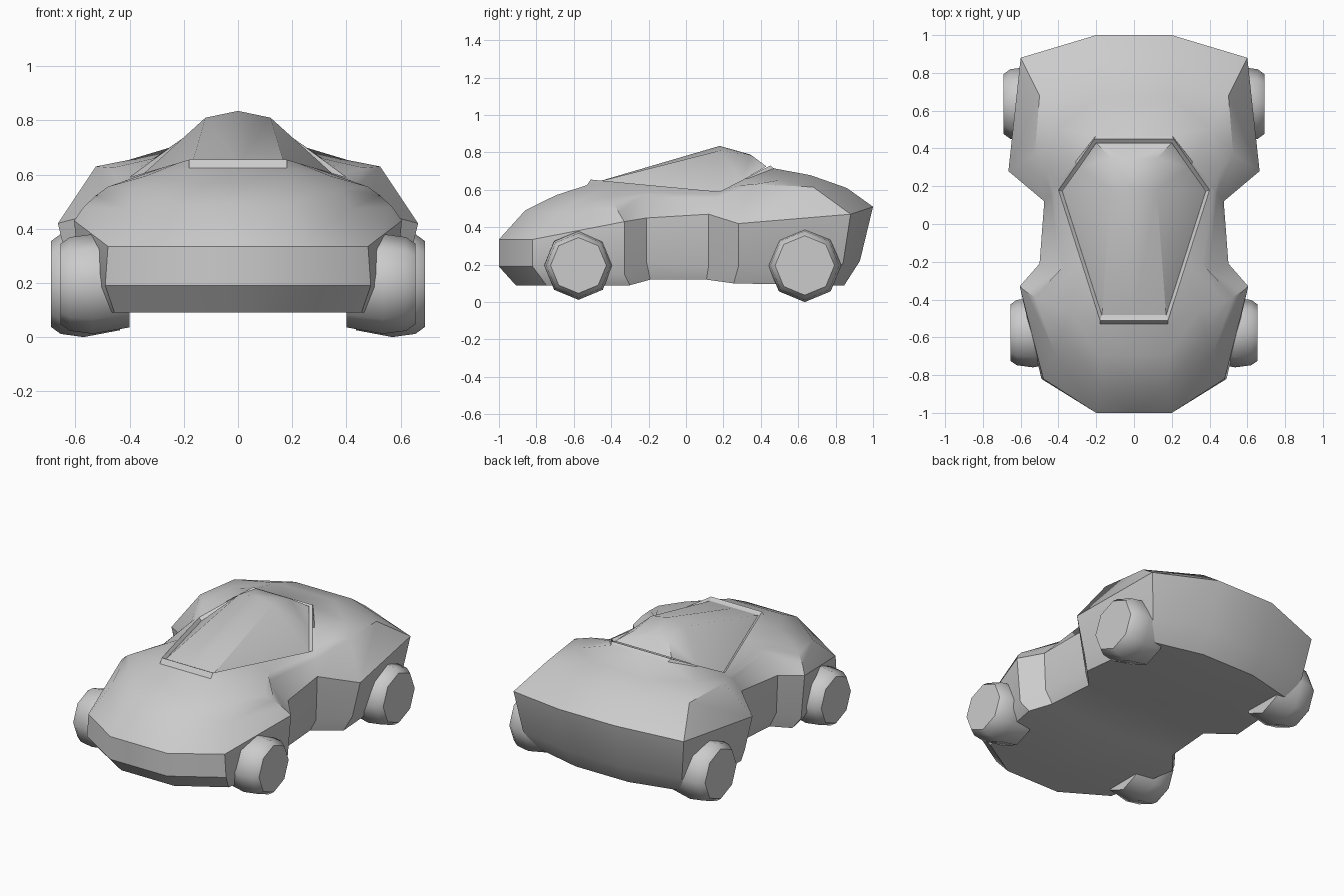
import bpy
import bmesh
import math
from mathutils import Vector

default_cube = bpy.data.objects.get("Cube")
if default_cube:
    bpy.data.objects.remove(default_cube, do_unlink=True)


def make_material(name, level):
    material = bpy.data.materials.new(name)
    material.use_nodes = True
    colour = (level, level, level, 1)
    material.diffuse_color = colour
    material.node_tree.nodes["Principled BSDF"].inputs["Base Color"].default_value = colour
    return material


paint = make_material("plain grey", 0.6)


def loft(name, rows, smooth_angle, mirrored=False):
    """Skin neighbouring rows of points, optionally adding the other half."""
    bm = bmesh.new()
    grid = [[bm.verts.new(point) for point in row] for row in rows]
    for row, following in zip(grid, grid[1:]):
        for a, b, c, d in zip(row, row[1:], following[1:], following):
            bm.faces.new((a, b, c, d))
    bmesh.ops.remove_doubles(bm, verts=bm.verts[:], dist=0.0005)
    if mirrored:
        bmesh.ops.mirror(bm, geom=bm.verts[:] + bm.edges[:] + bm.faces[:],
                         axis='X', merge_dist=0.0005)
        bmesh.ops.remove_doubles(bm, verts=bm.verts[:], dist=0.0005)
    bmesh.ops.recalc_face_normals(bm, faces=bm.faces[:])
    mesh = bpy.data.meshes.new(name)
    bm.to_mesh(mesh)
    bm.free()
    mesh.materials.append(paint)
    obj = bpy.data.objects.new(name, mesh)
    bpy.context.collection.objects.link(obj)
    bpy.ops.object.select_all(action='DESELECT')
    obj.select_set(True)
    bpy.context.view_layer.objects.active = obj
    bpy.ops.object.shade_smooth_by_angle(angle=math.radians(smooth_angle))
    return obj


def on_centre(point):
    return Vector((0, point[1], point[2]))


# Cockpit opening: front corner, widest point and rear corner
lip_front = Vector((.18, -.51, .655))
lip_side = Vector((.4, .18, .59))
lip_rear = Vector((.21, .45, .73))


def lip_point(t):
    """Walk the opening edge: 0 front, 1 widest, 2 rear."""
    if t <= 1:
        return lip_front.lerp(lip_side, t)
    return lip_side.lerp(lip_rear, t - 1)


def body_rib(floor, lip_at, sill, belt, shoulder, edge):
    """One rib from the underside up to the middle of the cockpit."""
    sill, belt, shoulder, edge = map(Vector, (sill, belt, shoulder, edge))
    bottom = Vector((sill.x * .93, sill.y * .91, floor))
    crown = shoulder.lerp(edge, .5)
    crown.z += .04 * (edge - shoulder).length
    lip = lip_point(lip_at)
    groove = lip.lerp(Vector((0, .05, lip.z)), .05)
    groove.z -= .015
    return [on_centre(bottom), bottom, sill, belt, shoulder, crown,
            edge, lip, groove, on_centre(groove)]


# Body ribs fan around from the nose, along the waist, to the tail
nose_ribs = [
    body_rib(.09, 0, (.2, -1, .19), (.2, -1, .335), (.18, -.86, .49), (.18, -.53, .625)),
    body_rib(.09, .2, (.49, -.82, .19), (.48, -.82, .335), (.42, -.68, .475), (.34, -.47, .595)),
    body_rib(.09, .45, (.58, -.33, .15), (.605, -.33, .43), (.57, -.36, .48), (.48, -.41, .555)),
]
waist_ribs = [
    body_rib(.12, .7, (.49, -.21, .21), (.5, -.21, .45), (.39, -.25, .56), (.36, -.2, .585)),
    body_rib(.12, 1, (.465, .12, .19), (.475, .12, .47), (.44, .16, .56), (.42, .18, .58)),
]
tail_ribs = [
    body_rib(.1, 1.1, (.61, .28, .19), (.665, .28, .42), (.525, .37, .63), (.4, .22, .605)),
    body_rib(.09, 1.5, (.56, .84, .21), (.6, .88, .47), (.5, .68, .615), (.31, .33, .66)),
    body_rib(.09, 2, (.2, .93, .22), (.2, 1, .51), (.2, .86, .61), (.2, .47, .715)),
]
ribs = nose_ribs + waist_ribs + tail_ribs
nose_middle = [on_centre(point) for point in ribs[0]]
tail_middle = [on_centre(point) for point in ribs[-1]]
loft("body", [nose_middle] + ribs + [tail_middle], 35, mirrored=True)

# Canopy: rows from the windscreen base, over the roof, to the rear base
screen_base = (.17, -.485, .64)
roof_side = (.12, .18, .81)
roof_rear = (.12, .35, .785)
rear_base = (.2, .43, .725)
canopy_rows = [
    [on_centre(screen_base), screen_base, screen_base],
    [(0, .18, .835), roof_side, (.38, .175, .575)],
    [(0, .34, .79), roof_rear, (.29, .3, .65)],
    [on_centre(rear_base), rear_base, rear_base],
]
loft("canopy", canopy_rows, 35, mirrored=True)


# Wheels: bulging eight-sided drums, a corner pointing down
def make_wheel(name, side, outer_x, y, radius):
    # Pairs of inward offset and radius fraction
    profile = [(.255, 0), (.255, .87), (.12, 1), (.035, .94), (0, .81), (0, 0)]
    rows = []
    for inset, fraction in profile:
        ring = []
        for step in range(9):
            angle = math.tau * step / 8
            ring.append((side * (outer_x - inset),
                         y + radius * fraction * math.sin(angle),
                         .196 + radius * fraction * math.cos(angle)))
        rows.append(ring)
    return loft(name, rows, 50)


for side, label in ((1, "left"), (-1, "right")):
    make_wheel("front_" + label + "_wheel", side, .655, -.575, .184)
    make_wheel("rear_" + label + "_wheel", side, .69, .635, .196)
